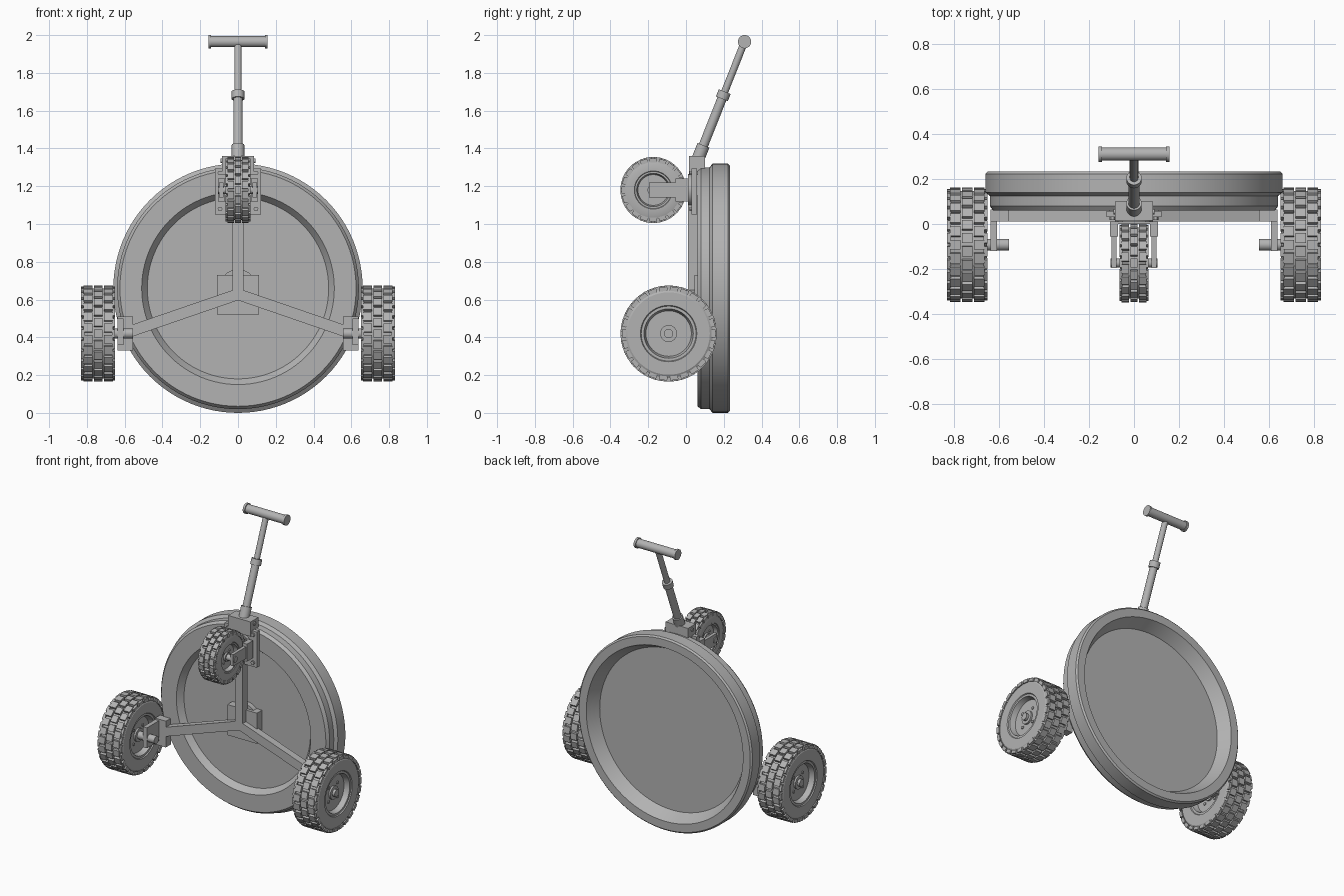
import bpy, bmesh, math
from mathutils import Matrix, Vector

if "Cube" in bpy.data.objects:
    bpy.data.objects.remove(bpy.data.objects["Cube"])

grey = bpy.data.materials.new("plain grey")
grey.use_nodes = True
COLOUR = (0.45, 0.45, 0.45, 1)
grey.diffuse_color = COLOUR
grey.node_tree.nodes["Principled BSDF"].inputs["Base Color"].default_value = COLOUR


def finish(name, bm, smooth=True):
    bmesh.ops.recalc_face_normals(bm, faces=bm.faces)
    mesh = bpy.data.meshes.new(name)
    bm.to_mesh(mesh)
    bm.free()
    mesh.materials.append(grey)
    obj = bpy.data.objects.new(name, mesh)
    bpy.context.collection.objects.link(obj)
    if smooth:
        bpy.ops.object.select_all(action='DESELECT')
        obj.select_set(True)
        bpy.context.view_layer.objects.active = obj
        bpy.ops.object.shade_smooth_by_angle(angle=math.radians(30))
    return obj


def box(name, x, y, z):
    """Box from its x, y and z ranges."""
    bm = bmesh.new()
    mid = Vector([(a + b) / 2 for a, b in (x, y, z)])
    size = Vector([abs(b - a) for a, b in (x, y, z)])
    bmesh.ops.create_cube(bm, size=1, matrix=Matrix.Translation(mid) @ Matrix.Diagonal(size.to_4d()))
    return finish(name, bm, False)


def lathe_mesh(profile, origin, axis, steps):
    """Spin a closed (radius, height) profile around an axis."""
    bm = bmesh.new()
    place = Matrix.Translation(origin) @ Vector(axis).to_track_quat('Z', 'Y').to_matrix().to_4x4()
    rings = []
    for i in range(steps):
        turn = place @ Matrix.Rotation(math.tau * i / steps, 4, 'Z')
        rings.append([bm.verts.new(turn @ Vector((r, 0, h))) for r, h in profile])
    for i, ring in enumerate(rings):
        following = rings[(i + 1) % steps]
        for j in range(len(profile) - 1):
            bm.faces.new((ring[j], following[j], following[j + 1], ring[j + 1]))
    bmesh.ops.remove_doubles(bm, verts=bm.verts, dist=1e-5)
    return bm, place


def lathe(name, profile, origin, axis, steps=32):
    return finish(name, lathe_mesh(profile, origin, axis, steps)[0])


def rod(name, start, end, radius, steps=24):
    start, end = Vector(start), Vector(end)
    length = (end - start).length
    return lathe(name, [(0, 0), (radius, 0), (radius, length), (0, length)],
                 start, end - start, steps)


def wheel(name, centre, radius, half, rim, blocks):
    """Tyre with a recessed hub on both faces and staggered tread blocks."""
    floor = half * 0.5
    core = radius - 0.016
    side = [(0, floor), (rim * 0.83, floor), (rim * 0.9, half * 0.9), (rim, half * 0.9),
            (rim * 1.03, half * 0.97), (core - 0.02, half * 0.97), (core, half * 0.84)]
    profile = side + [(r, -h) for r, h in reversed(side)]
    bm, place = lathe_mesh(profile, centre, (1, 0, 0), 64)
    pitch = math.tau / blocks
    # columns: (offset across tyre, width, phase, outer radius)
    columns = [(0, 0.5, 0, radius), (-0.6, 0.52, 0.5, radius), (0.6, 0.52, 0.5, radius),
               (-0.9, 0.2, 0, radius - 0.006), (0.9, 0.2, 0, radius - 0.006)]
    for offset, width, phase, outer in columns:
        for i in range(blocks):
            inner = core - 0.012
            size = Vector((outer - inner, pitch * radius * 0.72, width * half))
            turn = Matrix.Rotation((i + phase) * pitch, 4, 'Z')
            move = Matrix.Translation(((outer + inner) / 2, 0, offset * half))
            bmesh.ops.create_cube(bm, size=1, matrix=place @ turn @ move @ Matrix.Diagonal(size.to_4d()))
    finish(name, bm)
    # hub boss, axle nut and bolts on each face
    c = Vector(centre)
    for s, label in ((-1, "right"), (1, "left")):
        def out(d, y=0, z=0):
            return c + Vector((s * d, y, z))
        rod(f"{name}_hub_{label}", out(floor - 0.01), out(floor + 0.012), rim * 0.31)
        rod(f"{name}_nut_{label}", out(floor), out(floor + 0.03), rim * 0.17, 12)
        for k in range(4):
            a = math.pi / 4 + k * math.pi / 2
            y, z = rim * 0.47 * math.cos(a), rim * 0.47 * math.sin(a)
            rod(f"{name}_bolt_{label}", out(floor - 0.005, y, z), out(floor + 0.006, y, z), rim * 0.07, 8)


# Round dish with a raised rim, hollow on both sides
lathe("dish", [(0, 0.10), (0.48, 0.10), (0.51, 0.06), (0.625, 0.06), (0.64, 0.08),
               (0.64, 0.125), (0.66, 0.14), (0.66, 0.222), (0.65, 0.232), (0.595, 0.232),
               (0.55, 0.15), (0, 0.15)], (0, 0, 0.66), (0, 1, 0), 96)
rod("dish_boss", (0, 0.065, 0.66), (0, 0.11, 0.66), 0.1, 48)

# Three-armed frame
box("centre_block", (-0.112, 0.112), (0.045, 0.105), (0.52, 0.73))
HUB = Vector((0, 0, 0.628))
box("upright_arm", (-0.029, 0.029), (0.01, 0.06), (0.628, 1.15))
for s, label in ((-1, "right"), (1, "left")):
    tip = Vector((s * 0.59, 0, 0.425))
    run = tip - HUB
    arm = box(f"{label}_arm", (0, run.length), (0.01, 0.06), (-0.03, 0.03))
    arm.location = HUB
    arm.rotation_euler.y = -math.atan2(run.z, run.x)
    # Wheel bracket and axle
    box(f"{label}_bracket_block", (s * 0.555, s * 0.637), (0.01, 0.065), (0.33, 0.51))
    box(f"{label}_bracket_plate", (s * 0.607, s * 0.637), (-0.12, 0.01), (0.36, 0.50))
    rod(f"{label}_axle", (s * 0.555, -0.092, 0.42), (s * 0.72, -0.092, 0.42), 0.026)
    wheel(f"{label}_wheel", (s * 0.74, -0.092, 0.42), 0.254, 0.09, 0.145, 26)

# Upper castor
wheel("castor_wheel", (0, -0.173, 1.18), 0.174, 0.065, 0.098, 20)
rod("castor_axle", (-0.105, -0.173, 1.18), (0.105, -0.173, 1.18), 0.02)
for s, label in ((-1, "right"), (1, "left")):
    box(f"castor_fork_{label}", (s * 0.078, s * 0.1), (-0.195, 0.004), (1.14, 1.22))
    box(f"castor_fork_foot_{label}", (s * 0.072, s * 0.106), (-0.055, 0.0), (1.12, 1.24))
    for z in (1.08, 1.27):
        rod(f"mount_bolt_{label}", (s * 0.095, 0.018, z), (s * 0.095, 0.035, z), 0.013, 6)
box("castor_crown", (-0.106, 0.106), (0.0, 0.012), (1.12, 1.24))
rod("castor_swivel", (0, 0.01, 1.18), (0, 0.034, 1.18), 0.085, 40)
box("mount_plate", (-0.122, 0.122), (0.03, 0.058), (1.05, 1.295))

# Handle hinge block
box("hinge_block", (-0.085, 0.085), (0.015, 0.1), (1.26, 1.36))
rod("hinge_pin", (-0.092, 0.055, 1.335), (0.092, 0.055, 1.335), 0.012, 16)

# Leaning telescopic handle with a cross grip
FOOT, TOP = Vector((0, 0.06, 1.335)), Vector((0, 0.31, 1.965))
for name, a, b, radius in (("handle_socket", 0, 0.13, 0.034), ("handle_sleeve", 0.1, 0.56, 0.025),
                           ("handle_collar", 0.52, 0.58, 0.034), ("handle_tube", 0.5, 1, 0.019)):
    rod(name, FOOT.lerp(TOP, a), FOOT.lerp(TOP, b), radius)
grip = [(0, -0.157), (0.035, -0.157), (0.035, -0.142), (0.029, -0.142)]
lathe("grip", grip + [(r, -h) for r, h in reversed(grip)], TOP, (1, 0, 0))
